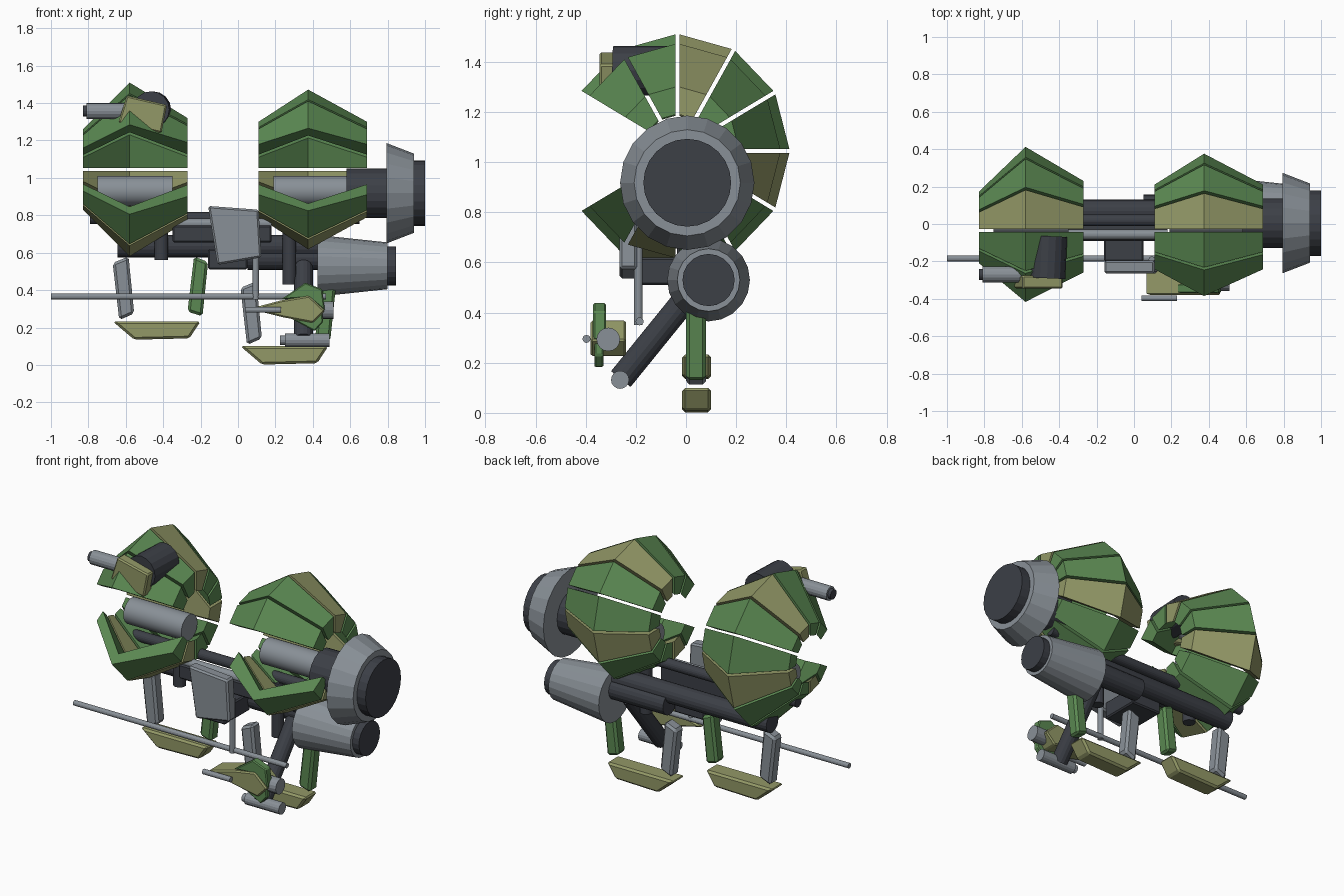
import bpy, bmesh, math
from mathutils import Vector

if "Cube" in bpy.data.objects:
    bpy.data.objects.remove(bpy.data.objects["Cube"])


def material(name, rgb):
    m = bpy.data.materials.new(name)
    m.diffuse_color = (*rgb, 1)
    m.use_nodes = True
    m.node_tree.nodes["Principled BSDF"].inputs["Base Color"].default_value = m.diffuse_color
    return m


GREEN = material("leaf green", (0.105, 0.25, 0.085))
OLIVE = material("pale olive", (0.29, 0.315, 0.135))
DARK = material("charcoal", (0.045, 0.05, 0.062))
GREY = material("steel grey", (0.25, 0.28, 0.31))


def finish(name, bm, mats):
    bmesh.ops.recalc_face_normals(bm, faces=bm.faces)
    me = bpy.data.meshes.new(name)
    bm.to_mesh(me)
    bm.free()
    for m in mats:
        me.materials.append(m)
    ob = bpy.data.objects.new(name, me)
    bpy.context.collection.objects.link(ob)
    return ob


def tube(name, p, q, r, mat, r2=None, n=20, smooth=False):
    """Closed cylinder or cone from p to q."""
    p, q = Vector(p), Vector(q)
    bm = bmesh.new()
    bmesh.ops.create_cone(bm, cap_ends=True, segments=n, radius1=r,
                          radius2=r if r2 is None else r2, depth=(q - p).length)
    rot = (q - p).to_track_quat('Z', 'Y').to_matrix()
    for v in bm.verts:
        v.co = rot @ v.co + (p + q) / 2
    if smooth:
        for f in bm.faces:
            f.smooth = len(f.verts) == 4
        for e in bm.edges:
            e.smooth = all(len(f.verts) == 4 for f in e.link_faces)
    return finish(name, bm, [mat])


def slab(name, outline, y0, y1, mat, bevel=0.01):
    """Outline of (x, z) points extruded along y."""
    bm = bmesh.new()
    a = [bm.verts.new((x, y0, z)) for x, z in outline]
    b = [bm.verts.new((x, y1, z)) for x, z in outline]
    bm.faces.new(a)
    bm.faces.new(b)
    for i in range(len(a)):
        j = (i + 1) % len(a)
        bm.faces.new((a[i], a[j], b[j], b[i]))
    ob = finish(name, bm, [mat])
    if bevel:
        mod = ob.modifiers.new("chamfer", 'BEVEL')
        mod.width = bevel
        mod.segments = 1
    return ob


def box(name, x0, x1, y0, y1, z0, z1, mat, bevel=0.008):
    return slab(name, [(x0, z0), (x1, z0), (x1, z1), (x0, z1)], y0, y1, mat, bevel)


# Petal shells: ten segments round an x axis, open at the front
def shell(name, profile):
    cy, cz, gap, squash = -0.034, 1.045, 0.008, 0.96
    bm = bmesh.new()
    n = len(profile)
    for k in range(10):
        rings = []
        for deg, side in ((-150 + 30 * k, 1), (-120 + 30 * k, -1)):
            a = math.radians(deg)
            c, s = math.cos(a), math.sin(a)
            rings.append([bm.verts.new((x, cy + (r * c) * squash - side * gap * s,
                                        cz + r * s + side * gap * c))
                          for x, r in profile])
        faces = []
        for i in range(n):
            j = (i + 1) % n
            faces.append(bm.faces.new((rings[0][i], rings[0][j], rings[1][j], rings[1][i])))
        h = n // 2
        for ring in rings:
            for i in range(h - 1):
                faces.append(bm.faces.new((ring[i], ring[i + 1], ring[n - 2 - i], ring[n - 1 - i])))
        for f in faces:
            f.material_index = 1 if k % 3 == 1 else 0
    finish(name, bm, [GREEN, OLIVE])


shell("left_shell", [(-0.83, 0.215), (-0.58, 0.465), (-0.27, 0.275),
                     (-0.27, 0.15), (-0.58, 0.385), (-0.83, 0.14)])
shell("right_shell", [(0.11, 0.255), (0.375, 0.427), (0.69, 0.255),
                      (0.69, 0.145), (0.375, 0.35), (0.11, 0.145)])

# Cores inside the shells
tube("left_core", (-0.75, 0.02, 0.93), (-0.35, 0.02, 0.93), 0.08, GREY, smooth=True)
tube("right_core", (0.19, 0.02, 0.93), (0.59, 0.02, 0.93), 0.08, GREY, smooth=True)

# Main thruster
T = (0.005, 0.918)
tube("thruster_drum", (0.58, *T), (0.80, *T), 0.132, DARK)
tube("thruster_ring", (0.795, *T), (0.94, *T), 0.268, GREY, 0.212)
tube("thruster_cap", (0.93, *T), (1.0, *T), 0.175, DARK, n=24)

# Lower thruster
L = (0.09, 0.53)
tube("lower_thruster", (0.425, *L), (0.80, *L), 0.165, GREY, 0.125)
tube("lower_thruster_cap", (0.79, *L), (0.845, *L), 0.104, DARK)

# Frame tubes
tube("main_tube", (-0.645, 0.07, 0.635), (0.44, 0.07, 0.635), 0.06, DARK)
tube("thick_tube", (0.05, 0.09, 0.575), (0.44, 0.09, 0.575), 0.067, DARK)
tube("upper_tube", (-0.79, 0.02, 0.785), (0.65, 0.02, 0.785), 0.032, DARK)
tube("front_rail", (-0.35, -0.057, 0.755), (0.18, -0.057, 0.755), 0.027, GREY)
box("frame_block", -0.35, 0.18, -0.09, 0.0, 0.655, 0.745, DARK)
tube("left_strut", (-0.41, 0.01, 0.56), (-0.41, 0.01, 0.77), 0.037, DARK)
tube("right_strut", (0.275, 0.0, 0.43), (0.275, 0.0, 0.77), 0.036, DARK)

# Front panel with its bracket
slab("front_panel", [(-0.16, 0.85), (0.11, 0.83), (0.125, 0.575), (-0.11, 0.535)],
     -0.265, -0.195, GREY)
box("panel_bracket", -0.16, 0.05, -0.20, 0.05, 0.51, 0.62, DARK)

# Long antenna and its post
tube("antenna", (-1.0, -0.185, 0.365), (0.47, -0.185, 0.365), 0.016, GREY, n=12)
tube("antenna_post", (0.095, -0.19, 0.35), (0.095, -0.19, 0.69), 0.017, GREY, n=12)

# Two landing skids, the right one lower
for side, dx, dz in (("left", 0, 0), ("right", 0.683, -0.133)):
    def at(pts):
        return [(x + dx, z + dz) for x, z in pts]
    slab(side + "_grey_leg", at([(-0.67, 0.545), (-0.585, 0.58), (-0.555, 0.275), (-0.635, 0.24)]),
         0.0, 0.08, GREY, 0.014)
    slab(side + "_green_leg", at([(-0.235, 0.58), (-0.16, 0.55), (-0.19, 0.26), (-0.27, 0.285)]),
         0.0, 0.08, GREEN, 0.014)
    slab(side + "_skid", at([(-0.67, 0.233), (-0.20, 0.233), (-0.26, 0.142), (-0.555, 0.135)]),
         -0.015, 0.10, OLIVE, 0.012)

# Lower arm and foot cylinder
tube("arm", (0.35, 0.06, 0.53), (0.35, -0.26, 0.135), 0.05, DARK, n=16)
tube("arm_cylinder", (0.25, -0.263, 0.132), (0.49, -0.263, 0.132), 0.036, GREY, n=16)
tube("arm_cylinder_tip", (0.225, -0.263, 0.132), (0.25, -0.263, 0.132), 0.025, GREY, n=16)

# Lower blaster
slab("blaster_body", [(0.06, 0.30), (0.23, 0.345), (0.38, 0.37), (0.465, 0.29),
                      (0.40, 0.225), (0.24, 0.255)], -0.38, -0.24, OLIVE, 0.008)
slab("blaster_top_fin", [(0.23, 0.35), (0.36, 0.44), (0.45, 0.405), (0.465, 0.29), (0.38, 0.36)],
     -0.37, -0.32, GREEN, 0.006)
slab("blaster_lower_fin", [(0.28, 0.25), (0.41, 0.18), (0.455, 0.23), (0.45, 0.29), (0.40, 0.24)],
     -0.366, -0.33, GREEN, 0.006)
tube("blaster_barrel", (0.04, -0.397, 0.295), (0.23, -0.397, 0.295), 0.016, GREY, n=12)
tube("blaster_rear", (0.38, -0.31, 0.293), (0.51, -0.31, 0.293), 0.047, GREY, n=16)

# Upper blaster on the left shell
tube("turret_drum", (-0.465, -0.29, 1.365), (-0.455, -0.065, 1.365), 0.098, DARK, n=16)
slab("turret_body", [(-0.595, 1.44), (-0.38, 1.39), (-0.41, 1.24), (-0.64, 1.295)],
     -0.345, -0.275, OLIVE, 0.008)
tube("turret_barrel", (-0.81, -0.27, 1.357), (-0.56, -0.27, 1.357), 0.043, GREY, n=16)
tube("turret_muzzle", (-0.83, -0.27, 1.357), (-0.81, -0.27, 1.357), 0.03, DARK, n=16)
